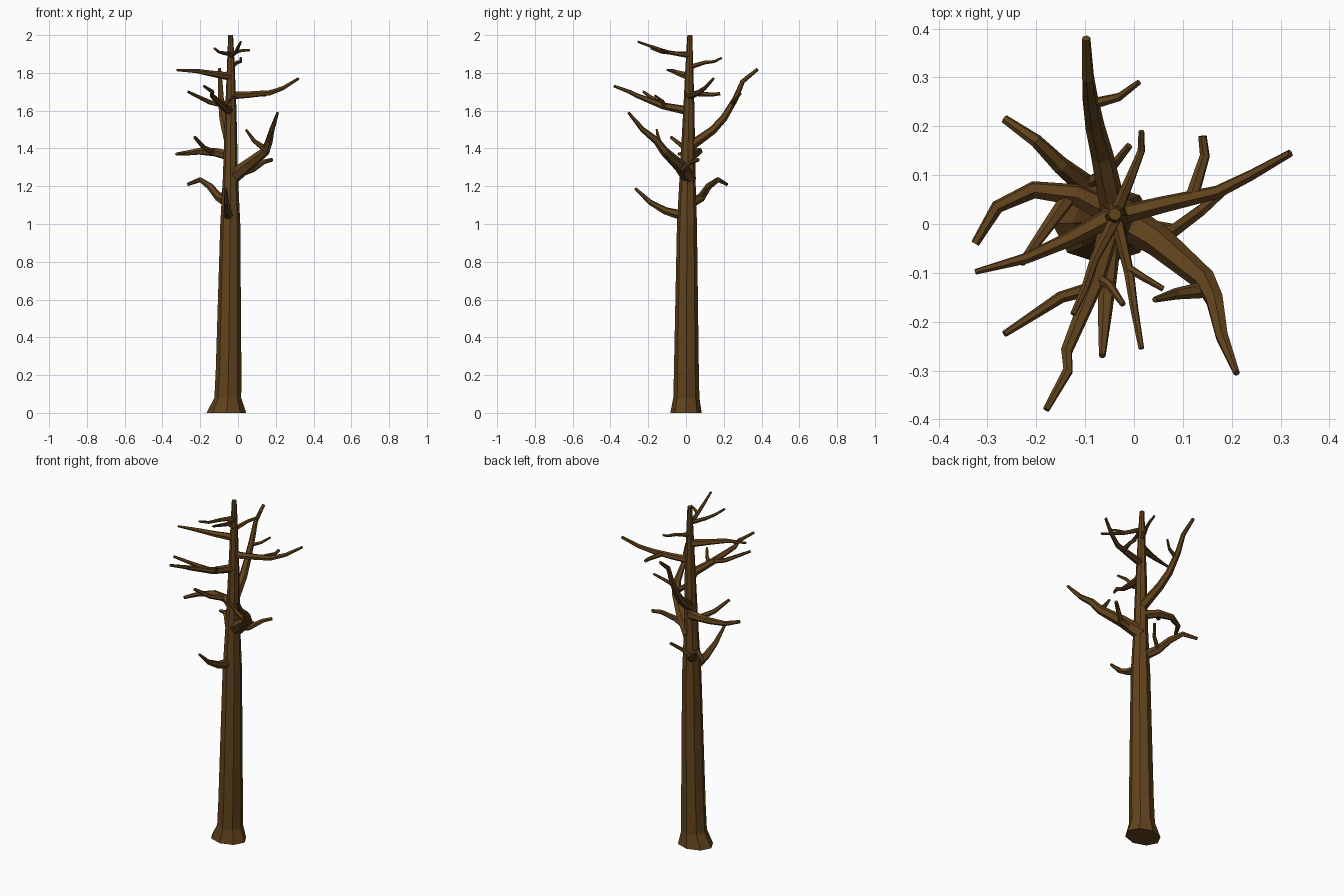
import bpy, bmesh, math
from mathutils import Vector

bark = bpy.data.materials.new("bark")
bark.diffuse_color = (0.12, 0.056, 0.012, 1)


def make_object(name, rings):
    """Skin a stack of point rings and cap both ends, flat shaded."""
    bm = bmesh.new()
    loops = [[bm.verts.new(p) for p in ring] for ring in rings]
    n = len(loops[0])
    for a, b in zip(loops, loops[1:]):
        for i in range(n):
            j = (i + 1) % n
            bm.faces.new((a[i], a[j], b[j], b[i]))
    bm.faces.new(loops[0][::-1])
    bm.faces.new(loops[-1])
    bmesh.ops.recalc_face_normals(bm, faces=bm.faces)
    mesh = bpy.data.meshes.new(name)
    bm.to_mesh(mesh)
    bm.free()
    mesh.materials.append(bark)
    bpy.context.collection.objects.link(bpy.data.objects.new(name, mesh))


def limb(name, r0, r1, *points, sides=6):
    """Tapered tube through the points, radius r0 at the start to r1 at the tip."""
    pts = [Vector(p) for p in points]
    dist = [0]
    for a, b in zip(pts, pts[1:]):
        dist.append(dist[-1] + (b - a).length)
    rings, side = [], None
    for k, p in enumerate(pts):
        d = (pts[min(k + 1, len(pts) - 1)] - pts[max(k - 1, 0)]).normalized()
        side = d.orthogonal() if side is None else side - d * side.dot(d)
        side.normalize()
        up = d.cross(side)
        r = r0 + (r1 - r0) * dist[k] / dist[-1]
        rings.append([p + r * (side * math.cos(t) + up * math.sin(t))
                      for t in (math.tau * i / sides for i in range(sides))])
    make_object(name, rings)


# Trunk: centre x, centre y, z, x radius, y radius
profile = [(-0.062, 0, 0, 0.105, 0.083), (-0.054, 0.002, 0.08, 0.071, 0.069),
           (-0.05, 0.002, 0.22, 0.068, 0.066), (-0.041, 0.005, 1.0, 0.053, 0.053),
           (-0.04, 0.008, 1.25, 0.04, 0.042), (-0.038, 0.015, 1.6, 0.03, 0.03),
           (-0.038, 0.018, 1.85, 0.02, 0.02), (-0.039, 0.02, 2.0, 0.013, 0.013)]
make_object("trunk", [[(x + rx * math.cos(t), y + ry * math.sin(t), z)
                       for t in (math.tau * i / 8 for i in range(8))]
                      for x, y, z, rx, ry in profile])

# Low branches
limb("low_front_branch", 0.028, 0.007, (-0.05, 0, 1.04), (-0.055, -0.11, 1.07),
     (-0.06, -0.19, 1.115), (-0.065, -0.27, 1.19))
limb("low_back_branch", 0.028, 0.009, (-0.05, 0.02, 1.11), (-0.1, 0.08, 1.14),
     (-0.15, 0.12, 1.2), (-0.2, 0.17, 1.235), (-0.265, 0.215, 1.21))
limb("low_back_twig", 0.013, 0.008, (-0.1, 0.08, 1.14), (-0.05, 0.11, 1.19),
     (-0.01, 0.16, 1.235))

# Middle branches
limb("thick_branch", 0.04, 0.007, (-0.04, 0.02, 1.24), (0.05, -0.035, 1.31),
     (0.145, -0.115, 1.385), (0.165, -0.155, 1.44), (0.18, -0.23, 1.5), (0.21, -0.305, 1.59))
limb("thick_branch_twig", 0.017, 0.006, (0.14, -0.135, 1.4), (0.085, -0.143, 1.44),
     (0.042, -0.155, 1.5))
limb("right_short_branch", 0.022, 0.01, (-0.04, 0, 1.25), (0.08, -0.015, 1.29),
     (0.14, 0.03, 1.33), (0.18, 0.065, 1.34))
limb("left_hook_branch", 0.028, 0.009, (-0.04, 0.02, 1.36), (-0.12, 0.06, 1.38),
     (-0.205, 0.07, 1.385), (-0.28, 0.035, 1.375), (-0.325, -0.04, 1.37))
limb("left_hook_twig", 0.017, 0.008, (-0.13, 0.06, 1.38), (-0.18, -0.01, 1.405),
     (-0.23, -0.08, 1.46))
limb("tall_back_branch", 0.028, 0.009, (-0.04, 0.02, 1.41), (-0.065, 0.14, 1.495),
     (-0.08, 0.2, 1.56), (-0.09, 0.26, 1.66), (-0.094, 0.3, 1.755), (-0.098, 0.38, 1.82))
limb("tall_back_twig", 0.012, 0.006, (-0.088, 0.245, 1.635), (-0.03, 0.26, 1.66),
     (0.01, 0.29, 1.69))

# Upper branches
limb("long_front_branch", 0.024, 0.007, (-0.045, 0.01, 1.6), (-0.08, -0.12, 1.625),
     (-0.138, -0.26, 1.68), (-0.135, -0.3, 1.7), (-0.18, -0.38, 1.73))
limb("long_front_left_twig", 0.015, 0.007, (-0.08, -0.13, 1.63), (-0.15, -0.15, 1.645),
     (-0.265, -0.225, 1.7))
limb("long_front_right_twig", 0.012, 0.006, (-0.075, -0.11, 1.62), (-0.05, -0.125, 1.65),
     (-0.022, -0.165, 1.68))
limb("long_right_branch", 0.021, 0.008, (-0.04, 0.015, 1.68), (0.06, 0.04, 1.685),
     (0.17, 0.065, 1.695), (0.24, 0.1, 1.72), (0.32, 0.145, 1.77))
limb("long_right_twig", 0.014, 0.009, (0.12, 0.06, 1.69), (0.145, 0.14, 1.685),
     (0.14, 0.18, 1.69))
limb("upper_left_branch", 0.022, 0.006, (-0.04, 0.018, 1.78), (-0.13, -0.03, 1.795),
     (-0.22, -0.07, 1.81), (-0.325, -0.098, 1.815))

# Crown twigs
limb("crown_back_twig", 0.014, 0.006, (-0.038, 0.02, 1.83), (-0.005, 0.1, 1.855),
     (0.015, 0.15, 1.86), (0.015, 0.19, 1.88))
limb("crown_front_twig", 0.014, 0.006, (-0.038, 0.02, 1.89), (-0.01, -0.1, 1.91),
     (0, -0.17, 1.935), (0.015, -0.255, 1.965))
limb("crown_right_twig", 0.009, 0.006, (-0.012, -0.09, 1.91), (0.02, -0.11, 1.918),
     (0.06, -0.133, 1.92))
limb("crown_left_twig", 0.013, 0.006, (-0.038, 0.01, 1.9), (-0.08, -0.07, 1.905),
     (-0.1, -0.13, 1.91), (-0.125, -0.185, 1.93))
